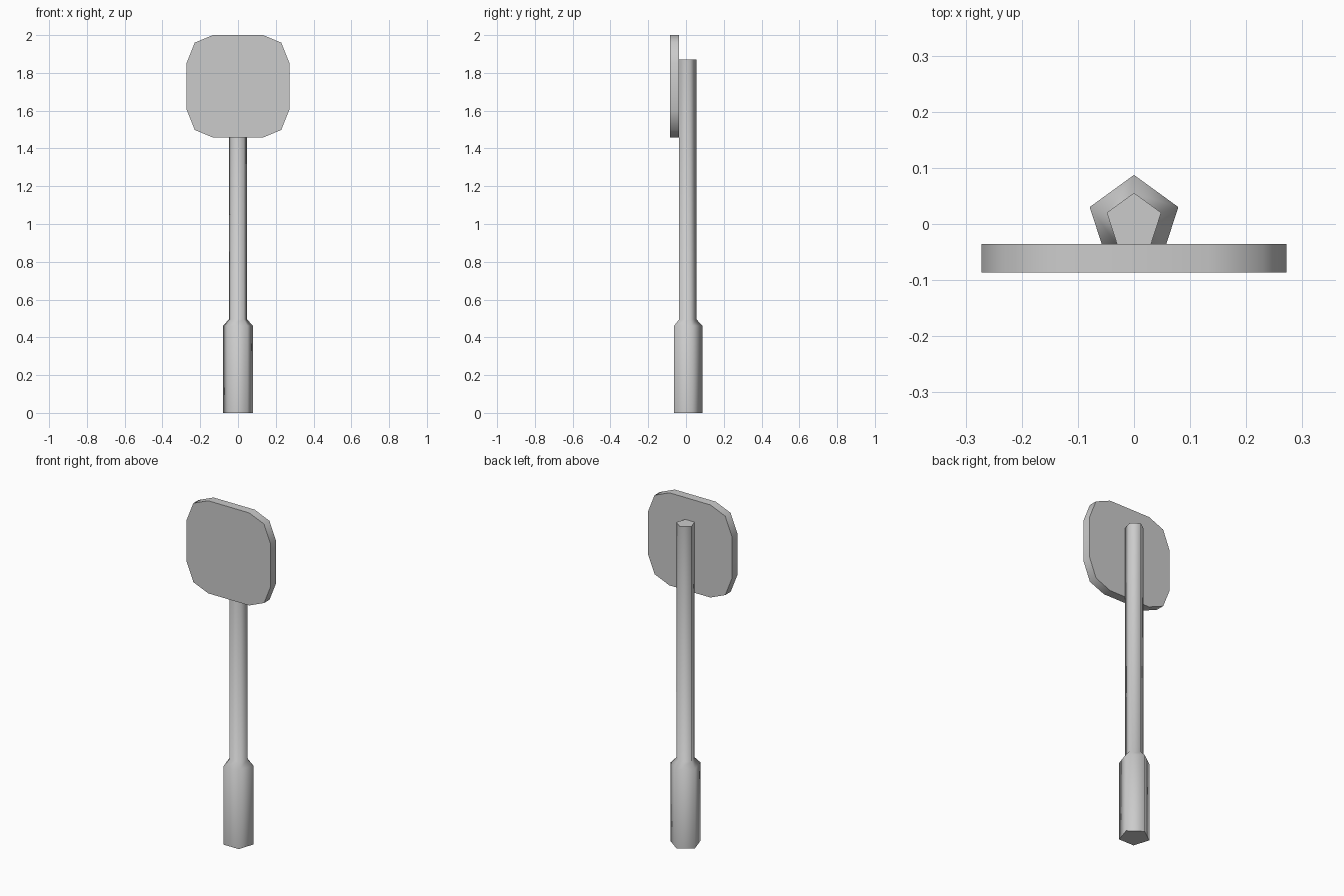
import bpy, bmesh, math

if "Cube" in bpy.data.objects:
    bpy.data.objects.remove(bpy.data.objects["Cube"])


def finish(name, bm):
    bmesh.ops.recalc_face_normals(bm, faces=bm.faces)
    mesh = bpy.data.meshes.new(name)
    bm.to_mesh(mesh)
    bm.free()
    ob = bpy.data.objects.new(name, mesh)
    bpy.context.collection.objects.link(ob)
    bpy.ops.object.select_all(action='DESELECT')
    bpy.context.view_layer.objects.active = ob
    ob.select_set(True)
    bpy.ops.object.shade_smooth_by_angle(angle=math.radians(80))
    return ob


def loft(name, rings):
    """Skin a list of equal-length point rings and cap both ends."""
    bm = bmesh.new()
    loops = [[bm.verts.new(p) for p in ring] for ring in rings]
    n = len(loops[0])
    for a, b in zip(loops, loops[1:]):
        for i in range(n):
            j = (i + 1) % n
            bm.faces.new((a[i], a[j], b[j], b[i]))
    bm.faces.new(loops[0][::-1])
    bm.faces.new(loops[-1])
    return finish(name, bm)


def pentagon(r, z, cy=0.0045):
    angles = [math.pi / 2 + i * math.tau / 5 for i in range(5)]
    return [(r * math.cos(a), cy + r * math.sin(a), z) for a in angles]


# Five-sided post with a thicker base and a sloped shoulder
loft("post", [pentagon(r, z) for r, z in
              ((0.083, 0), (0.083, 0.461), (0.051, 0.495), (0.051, 1.872))])

# Sign plate: square with two-step chamfered corners, mirrored from one quarter
quarter = [(0.272, 0.123), (0.229, 0.231), (0.133, 0.271)]
half = quarter + [(-x, z) for x, z in reversed(quarter)]
outline = half + [(-x, -z) for x, z in half]
loft("sign_plate", [[(x, y, 1.729 + z) for x, z in outline]
                    for y in (-0.086, -0.036)])
